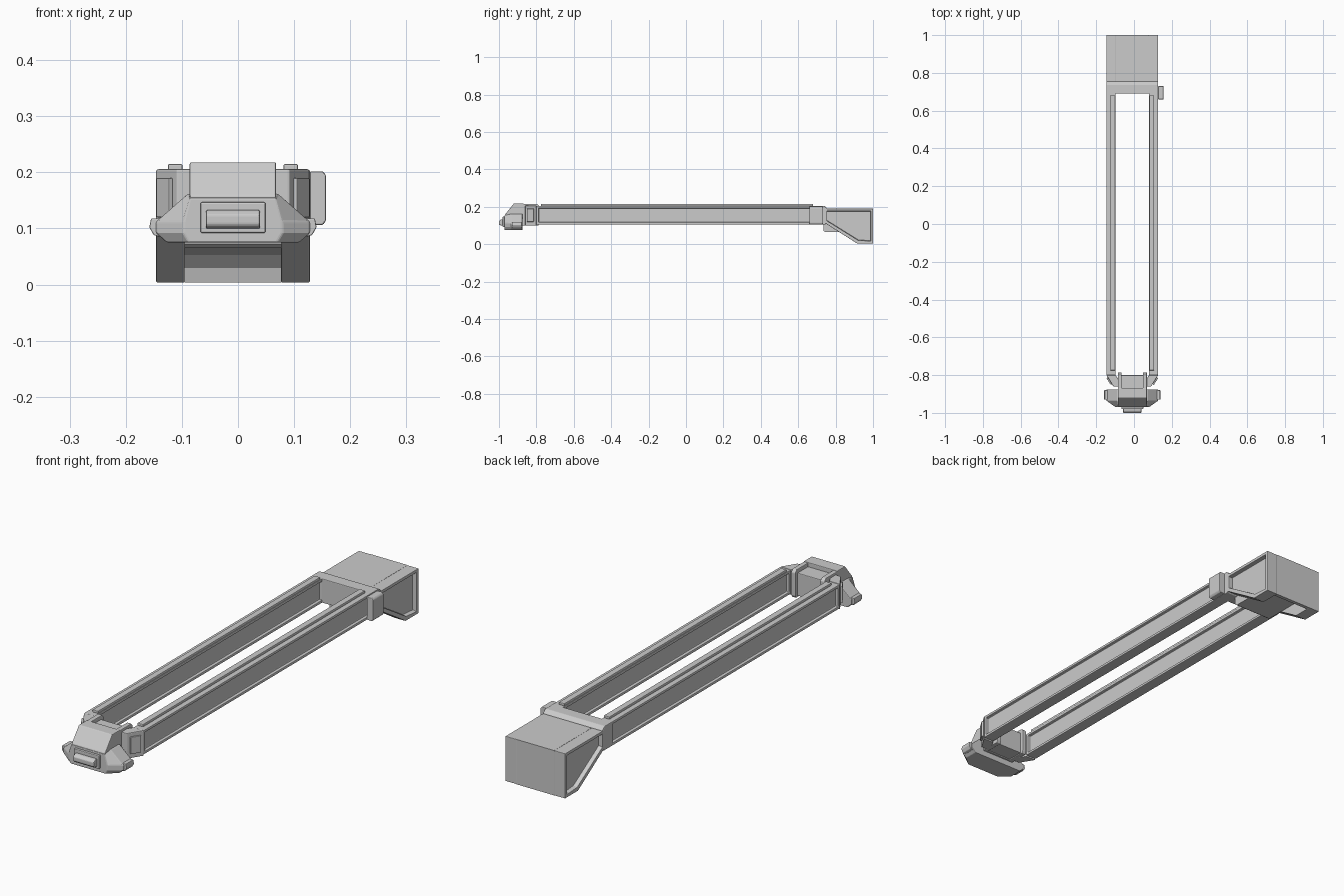
import bpy, bmesh
from mathutils import Vector

if "Cube" in bpy.data.objects:
    bpy.data.objects.remove(bpy.data.objects["Cube"])

CX = -0.009  # the frame's own centre line


def finish(name, bm, bevel):
    bmesh.ops.recalc_face_normals(bm, faces=bm.faces)
    me = bpy.data.meshes.new(name)
    bm.to_mesh(me)
    bm.free()
    ob = bpy.data.objects.new(name, me)
    bpy.context.collection.objects.link(ob)
    if bevel:
        m = ob.modifiers.new("edge_bevel", 'BEVEL')
        m.width, m.segments, m.limit_method = bevel, 2, 'ANGLE'
    return ob


def loft(name, rings, bevel=0.003, recess=None, sides=(1, -1)):
    """Skin a list of equal-length 3D rings; recess=(border, depth) sinks the x-facing panels."""
    bm = bmesh.new()
    vs = [[bm.verts.new((x + CX, y, z)) for x, y, z in r] for r in rings]
    n = len(vs[0])
    for a, b in zip(vs, vs[1:]):
        for i in range(n):
            bm.faces.new((a[i], a[(i + 1) % n], b[(i + 1) % n], b[i]))
    bm.faces.new(vs[0])
    bm.faces.new(vs[-1])
    bmesh.ops.recalc_face_normals(bm, faces=bm.faces)
    if recess:
        border, depth = recess
        for f in [f for f in bm.faces if any(f.normal.x * s > 0.99 for s in sides)]:
            bmesh.ops.inset_region(bm, faces=[f], thickness=border, depth=0)
            bmesh.ops.inset_region(bm, faces=[f], thickness=0.002, depth=-depth)
    return finish(name, bm, bevel)


def prism(name, pts, axis, a, b, **kw):
    put = {'x': lambda p, t: (t, p[0], p[1]),
           'y': lambda p, t: (p[0], t, p[1]),
           'z': lambda p, t: (p[0], p[1], t)}[axis]
    return loft(name, [[put(p, t) for p in pts] for t in (a, b)], **kw)


def box(name, x0, x1, y0, y1, z0, z1, **kw):
    return prism(name, [(y0, z0), (y1, z0), (y1, z1), (y0, z1)], 'x', x0, x1, **kw)


def mirrored(ob):
    """Give the part its twin across the frame's centre line."""
    bm = bmesh.new()
    bm.from_mesh(ob.data)
    for v in bm.verts:
        v.co.x = 2 * CX - v.co.x
    bevel = ob.modifiers[0].width if ob.modifiers else 0
    finish(ob.name + "_left", bm, bevel)


# Side rails: channelled beams with a raised top strip
mirrored(box("rail", 0.088, 0.137, -0.80, 0.70, 0.105, 0.205, recess=(0.016, 0.011)))
mirrored(box("rail_strip", 0.090, 0.116, -0.775, 0.68, 0.203, 0.215))

# Angled rail tips with a raised pad
mirrored(prism("rail_tip", [(0.137, -0.80), (0.100, -0.86), (0.055, -0.86), (0.070, -0.83),
                            (0.088, -0.80)], 'z', 0.100, 0.206))
mirrored(prism("tip_pad", [(0.130, -0.812), (0.137, -0.816), (0.114, -0.852), (0.107, -0.848)],
               'z', 0.12, 0.19, bevel=0.002))

# Front cross block with two straps
box("front_cross_block", -0.066, 0.066, -0.90, -0.80, 0.105, 0.200)
mirrored(prism("strap", [(-0.88, 0.10), (-0.79, 0.10), (-0.785, 0.11), (-0.785, 0.205),
                         (-0.795, 0.216), (-0.88, 0.216)], 'x', 0.057, 0.077))

# Head: wide faceted body narrowing toward the front
def head_ring(y, half):
    return [(s * x, y, z) for s, seq in ((1, half), (-1, half[::-1])) for x, z in seq]


wide = [(0.118, 0.075), (0.137, 0.092), (0.137, 0.112), (0.080, 0.162)]
nose = [(0.078, 0.075), (0.088, 0.092), (0.088, 0.112), (0.077, 0.155)]
loft("head_body", [head_ring(-0.875, wide), head_ring(-0.935, wide), head_ring(-0.97, nose)])
prism("head_hood", [(-0.868, 0.10), (-0.868, 0.218), (-0.92, 0.218), (-0.968, 0.158), (-0.968, 0.10)],
      'x', -0.077, 0.077)
mirrored(prism("head_lug", [(0.130, 0.085), (0.141, 0.088), (0.149, 0.102), (0.146, 0.118),
                            (0.130, 0.118)], 'y', -0.93, -0.88, bevel=0.002))

# Front button and its surround
box("button_surround", -0.058, 0.058, -0.98, -0.96, 0.092, 0.147)
prism("button", [(-0.97, 0.098), (-0.995, 0.102), (-1.0, 0.108), (-1.0, 0.124), (-0.99, 0.132),
                 (-0.97, 0.134)], 'x', -0.048, 0.048)

# Rear cross bar and pivot knob
prism("rear_cross_bar", [(0.69, 0.105), (0.745, 0.105), (0.755, 0.12), (0.755, 0.192),
                         (0.74, 0.205), (0.69, 0.205)], 'x', -0.137, 0.137)
prism("pivot_knob", [(0.137, 0.106), (0.160, 0.106), (0.166, 0.114), (0.166, 0.195),
                     (0.160, 0.202), (0.137, 0.202)], 'y', 0.66, 0.73)

# Rear end: panelled cheeks around a hollow middle
cheek = [(0.735, 0.19), (1.0, 0.19), (1.0, 0.004), (0.915, 0.004), (0.735, 0.118)]
mirrored(prism("rear_cheek", cheek, 'x', 0.086, 0.137, recess=(0.018, 0.018), sides=(1,), bevel=0.002))
prism("rear_middle", [(0.735, 0.19), (0.735, 0.072), (0.745, 0.065), (0.92, 0.065), (0.955, 0.053),
                      (0.978, 0.030), (0.985, 0.004), (1.0, 0.004), (1.0, 0.19)],
      'x', -0.0865, 0.0865, bevel=0)
